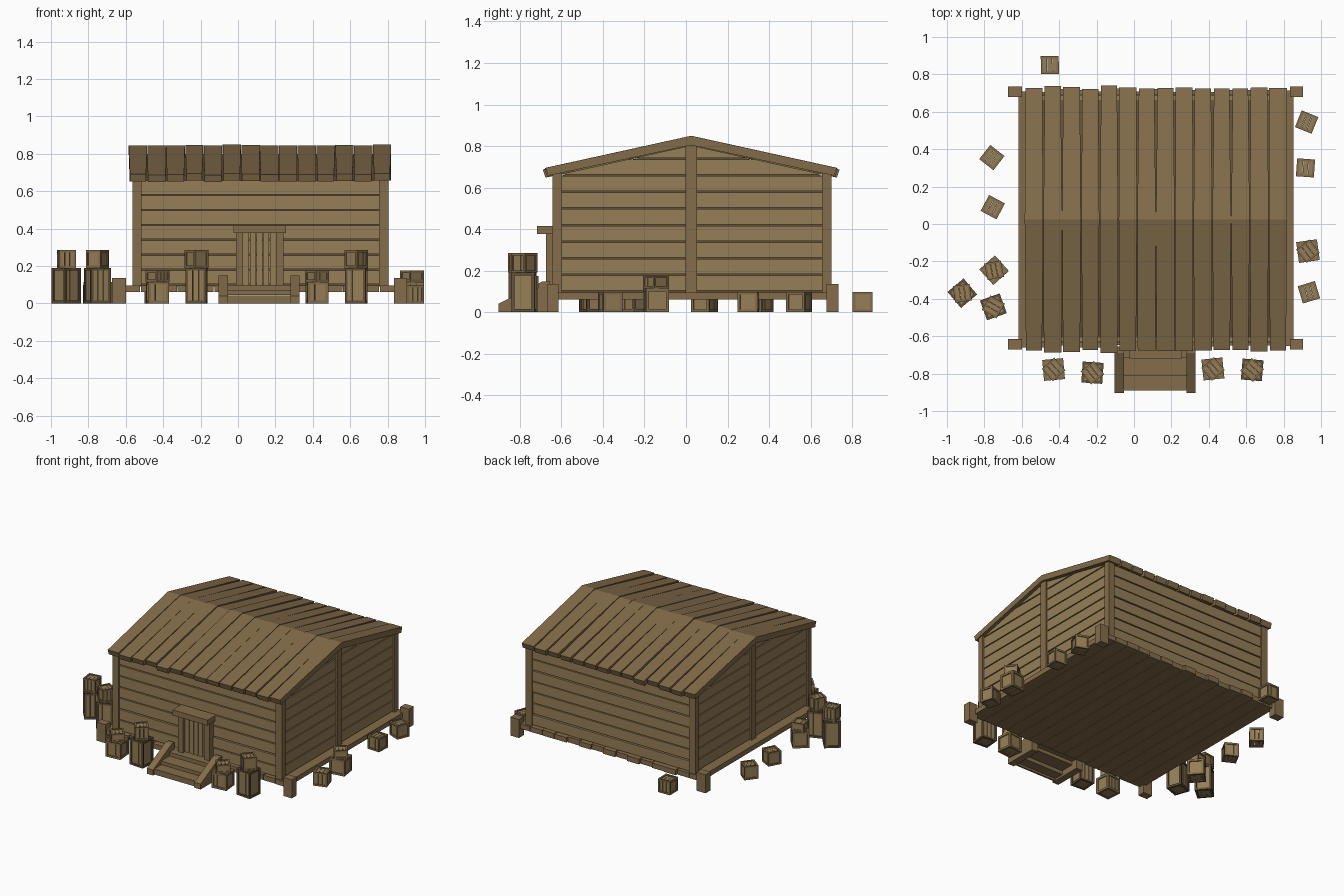
import bpy, random
from math import radians
from mathutils import Matrix, Vector

if "Cube" in bpy.data.objects:
    bpy.data.objects.remove(bpy.data.objects["Cube"])
random.seed(4)
R = random.uniform

def mat(name, c):
    m = bpy.data.materials.new(name)
    m.diffuse_color = (*c, 1)
    m.use_nodes = True
    m.node_tree.nodes["Principled BSDF"].inputs["Base Color"].default_value = m.diffuse_color
    return m

WALL = mat("light_wood", (0.30, 0.21, 0.095))
TRIM = mat("mid_wood", (0.235, 0.155, 0.07))
ROOF = mat("roof_wood", (0.225, 0.15, 0.068))
DARK = mat("dark_wood", (0.12, 0.08, 0.04))

class Part:
    """Collects solids into one named mesh object."""
    def __init__(self, name, material):
        self.name, self.m, self.v, self.f = name, material, [], []

    def solid(self, verts, faces):
        n = len(self.v)
        self.v += [tuple(p) for p in verts]
        self.f += [[i + n for i in f] for f in faces]

    def box(self, x0, x1, y0, y1, z0, z1):
        self.prism([(y0, z0), (y1, z0), (y1, z1), (y0, z1)], x0, x1)

    def prism(self, yz, x0, x1):
        # yz profile (counter-clockwise seen from +x) extruded along x
        n = len(yz)
        self.solid([(x0, y, z) for y, z in yz] + [(x1, y, z) for y, z in yz],
                   [list(range(n))[::-1], list(range(n, 2 * n))] +
                   [[i, (i + 1) % n, (i + 1) % n + n, i + n] for i in range(n)])

    def done(self, matrix=None):
        me = bpy.data.meshes.new(self.name)
        me.from_pydata(self.v, [], self.f)
        me.materials.append(self.m)
        o = bpy.data.objects.new(self.name, me)
        bpy.context.collection.objects.link(o)
        if matrix:
            o.matrix_world = matrix
        return o

CY, SLOPE = 0.025, 0.22
PITCH = 0.08

# floor planks running front to back
p = Part("floor_planks", TRIM)
w = 1.475 / 15
for i in range(15):
    x = -0.62 + i * w
    p.box(x + 0.002, x + w - 0.002, -0.655 + R(-.008, .008), 0.715 + R(-.01, .012),
          0.06, 0.097 + R(-.003, .003))
p.done()

# short foundation posts at the corners
p = Part("foundation_posts", TRIM)
for x0, x1 in ((-0.673, -0.60), (0.835, 0.904)):
    for y0, y1 in ((-0.67, -0.615), (0.678, 0.735)):
        p.box(x0, x1, y0, y1, 0, 0.135)
p.done()

# inner wall core behind the boards
p = Part("wall_core", DARK)
p.prism([(-0.612, 0.09), (0.668, 0.09), (0.668, 0.655), (CY, 0.80), (-0.612, 0.655)], -0.535, 0.775)
p.done()

# horizontal boards on the long walls
p = Part("long_wall_boards", WALL)
for i in range(7):
    z = 0.10 + i * PITCH
    for y0, y1 in ((-0.63, -0.60), (0.66, 0.69)):
        j = R(-.003, .003)
        p.box(-0.54, 0.78, y0 + j, y1 + j, z + 0.003, z + PITCH - 0.004)
p.done()

# gable boards trimmed to the roof slope
p = Part("gable_boards", WALL)
half = lambda z: max(0.004, min(0.645, (0.803 - z) / SLOPE))
for i in range(9):
    z0 = 0.10 + i * PITCH + 0.003
    z1 = min(z0 + PITCH - 0.007, 0.80)
    if z0 > 0.78:
        continue
    zs = [z0] + ([0.661] if z0 < 0.661 < z1 else []) + [z1]
    prof = [(CY + half(z), z) for z in zs] + [(CY - half(z), z) for z in zs[::-1]]
    for x0, x1 in ((-0.553, -0.52), (0.76, 0.793)):
        p.prism(prof, x0, x1)
p.done()

# corner posts and gable centre posts
p = Part("wall_posts", TRIM)
for x0, x1 in ((-0.565, -0.515), (0.755, 0.805)):
    for y0, y1 in ((-0.643, -0.598), (0.655, 0.70)):
        p.box(x0, x1, y0, y1, 0.095, 0.668)
    p.box(x0, x1, -0.002, 0.052, 0.095, 0.803)
p.done()

# bent roof planks, each spanning eave to eave
p = Part("roof_planks", ROOF)
pw = 1.405 / 14
for i in range(14):
    c = -0.585 + (i + 0.5) * pw
    L, dz, T = 0.703 + R(-.006, .012), R(-.007, 0), 0.045
    top, eave = 0.85 + dz, 0.85 + dz - SLOPE * L
    prof = [(CY - L, eave), (CY, top), (CY + L, eave),
            (CY + L - 0.012, eave - T + .007), (CY, top - T), (CY - L + 0.012, eave - T + .007)]
    hw = [pw / 2 - R(.002, .009), pw / 2 - R(0, .002), pw / 2 - R(.002, .009)]
    hw += hw[::-1]
    vs = [(c - h, y, z) for h, (y, z) in zip(hw, prof)] + [(c + h, y, z) for h, (y, z) in zip(hw, prof)]
    p.solid(vs, [[0, 1, 4, 5], [1, 2, 3, 4], [6, 11, 10, 7], [7, 10, 9, 8]] +
            [[k, k + 6, (k + 1) % 6 + 6, (k + 1) % 6] for k in range(6)])
p.done()

# door boards, jambs and lintel
p = Part("door_boards", WALL)
for i in range(5):
    x = 0.025 + i * 0.036
    p.box(x + .002, x + .034, -0.648 + R(-.004, .004), -0.60, 0.095, 0.378)
p.done()
p = Part("door_frame", TRIM)
p.box(-0.012, 0.027, -0.675, -0.60, 0.095, 0.378)
p.box(0.203, 0.243, -0.675, -0.60, 0.095, 0.378)
p.box(-0.025, 0.257, -0.718, -0.60, 0.376, 0.416)
p.done()

# front steps with sloping side boards
p = Part("step_treads", TRIM)
p.box(-0.06, 0.29, -0.89, -0.80, 0.015, 0.042)
p.box(-0.06, 0.29, -0.81, -0.70, 0.044, 0.07)
p.box(-0.06, 0.29, -0.715, -0.64, 0.07, 0.098)
p.box(-0.06, 0.29, -0.885, -0.872, 0, 0.02)
p.done()
p = Part("step_sides", TRIM)
for x in (-0.103, 0.28):
    p.prism([(-0.903, 0), (-0.655, 0), (-0.655, 0.148), (-0.69, 0.148), (-0.903, 0.04)], x, x + 0.05)
p.done()

# crate: three-board core inside a frame of twelve bars
def crate(name, x, y, z, side, h, deg):
    s, b, inset = side / 2, side * 0.13, side * 0.06
    M = Matrix.Translation(Vector((x, y, z))) @ Matrix.Rotation(radians(deg), 4, 'Z')
    c = Part(name + "_boards", WALL)
    k = s - inset
    for i in range(3):
        x0 = -k + i * 2 * k / 3
        c.box(x0 + .001, x0 + 2 * k / 3 - .001, -k, k, inset, h - inset)
    c.done(M)
    f = Part(name + "_frame", DARK if h > 0.15 else TRIM)
    for u in (-s, s - b):
        for v in (-s, s - b):
            f.box(u, u + b, v, v + b, 0, h)
        for w0 in (0, h - b):
            f.box(u, u + b, -s + b, s - b, w0, w0 + b)
            f.box(-s + b, s - b, u, u + b, w0, w0 + b)
    f.done(M)

# stacks: x, y, big height, big turn, small height, small turn
stacks = [(-0.43, -0.778, 0.115, 5, 0.06, 42), (-0.222, -0.795, 0.19, -4, 0.095, 38),
          (0.422, -0.775, 0.115, 6, 0.06, 40), (0.632, -0.78, 0.19, -5, 0.095, 48),
          (-0.918, -0.37, 0.19, 40, 0.095, 8), (-0.752, -0.443, 0.19, 20, 0.095, 60),
          (-0.748, -0.247, 0.115, 42, 0.06, 12), (0.93, -0.145, 0.115, 8, 0.06, 38)]
for i, (x, y, h, a, h2, a2) in enumerate(stacks):
    crate(f"lower_crate_{i}", x, y, 0, 0.112, h, a)
    crate(f"upper_crate_{i}", x, y, h, 0.09, h2, a2)

# single crates
singles = [(-0.755, 0.09, -28), (-0.76, 0.355, -38), (-0.45, 0.85, 1),
           (0.917, 0.30, -4), (0.923, 0.545, -22), (0.935, -0.365, 17)]
for i, (x, y, a) in enumerate(singles):
    crate(f"single_crate_{i}", x, y, 0, 0.096, 0.098, a)
